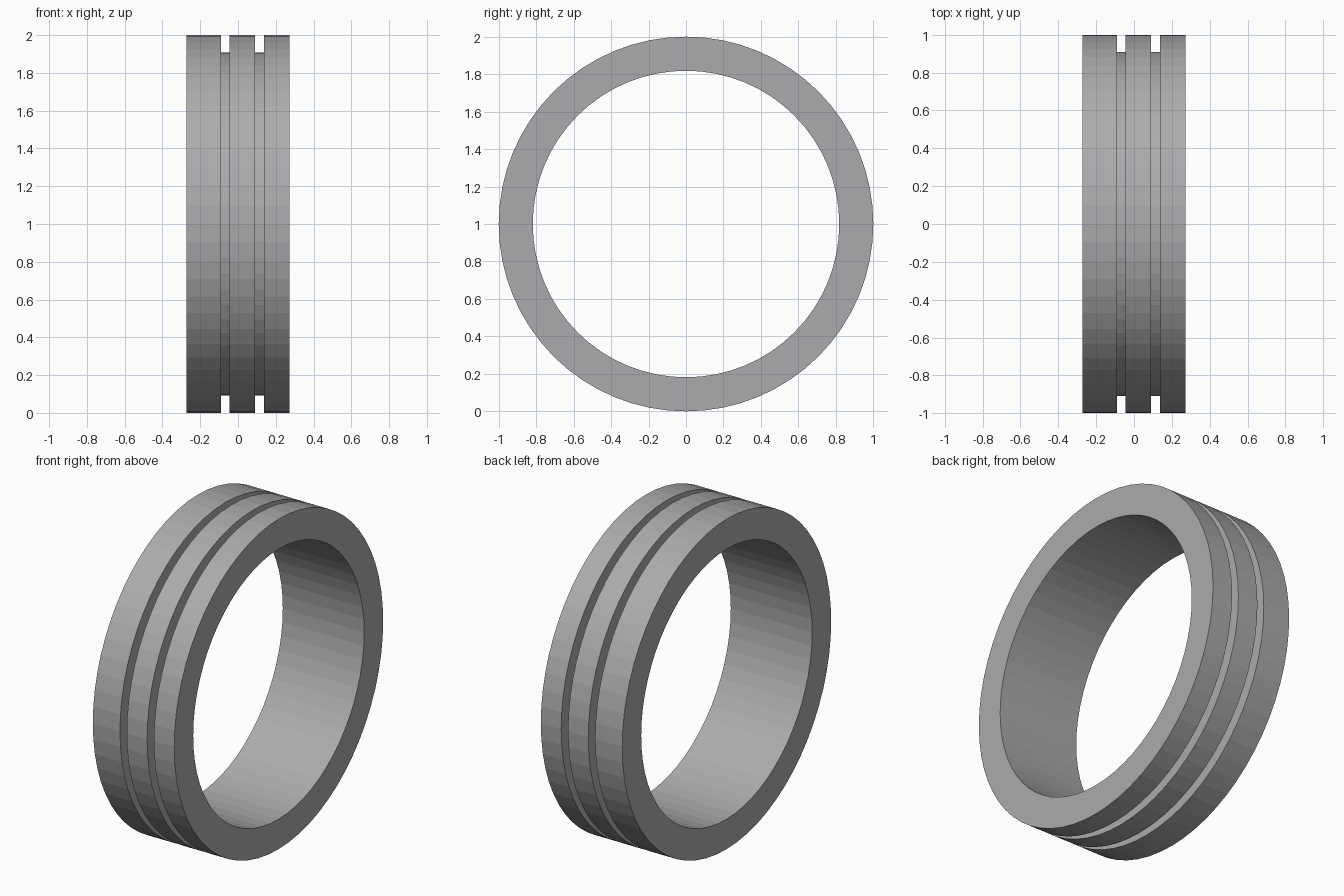
import bpy, bmesh
from math import sin, cos, pi

if "Cube" in bpy.data.objects:
    bpy.data.objects.remove(bpy.data.objects["Cube"])

SIDES = 64
U = 1 / 11  # ring is 11 units in radius
# Cross-section (x, radius): bore, side faces and two square outer grooves
profile = [(-3, 9), (-3, 11), (-1, 11), (-1, 10), (-0.5, 10), (-0.5, 11),
           (1, 11), (1, 10), (1.5, 10), (1.5, 11), (3, 11), (3, 9)]

# Grooved ring: sweep the section around the x axis
bm = bmesh.new()
rings = []
for i in range(SIDES):
    a = 2 * pi * i / SIDES
    rings.append([bm.verts.new((x * U, r * U * cos(a), 1 + r * U * sin(a)))
                  for x, r in profile])
n = len(profile)
for i in range(SIDES):
    p, q = rings[i], rings[(i + 1) % SIDES]
    for j in range(n):
        k = (j + 1) % n
        bm.faces.new((p[j], p[k], q[k], q[j]))
bmesh.ops.recalc_face_normals(bm, faces=bm.faces)

mesh = bpy.data.meshes.new("grooved_ring")
bm.to_mesh(mesh)
bm.free()

# Dark grey metal
metal = bpy.data.materials.new("dark_grey")
metal.diffuse_color = (0.41, 0.41, 0.42, 1)
metal.use_nodes = True
metal.node_tree.nodes["Principled BSDF"].inputs["Base Color"].default_value = metal.diffuse_color
mesh.materials.append(metal)
bpy.context.collection.objects.link(bpy.data.objects.new("grooved_ring", mesh))
